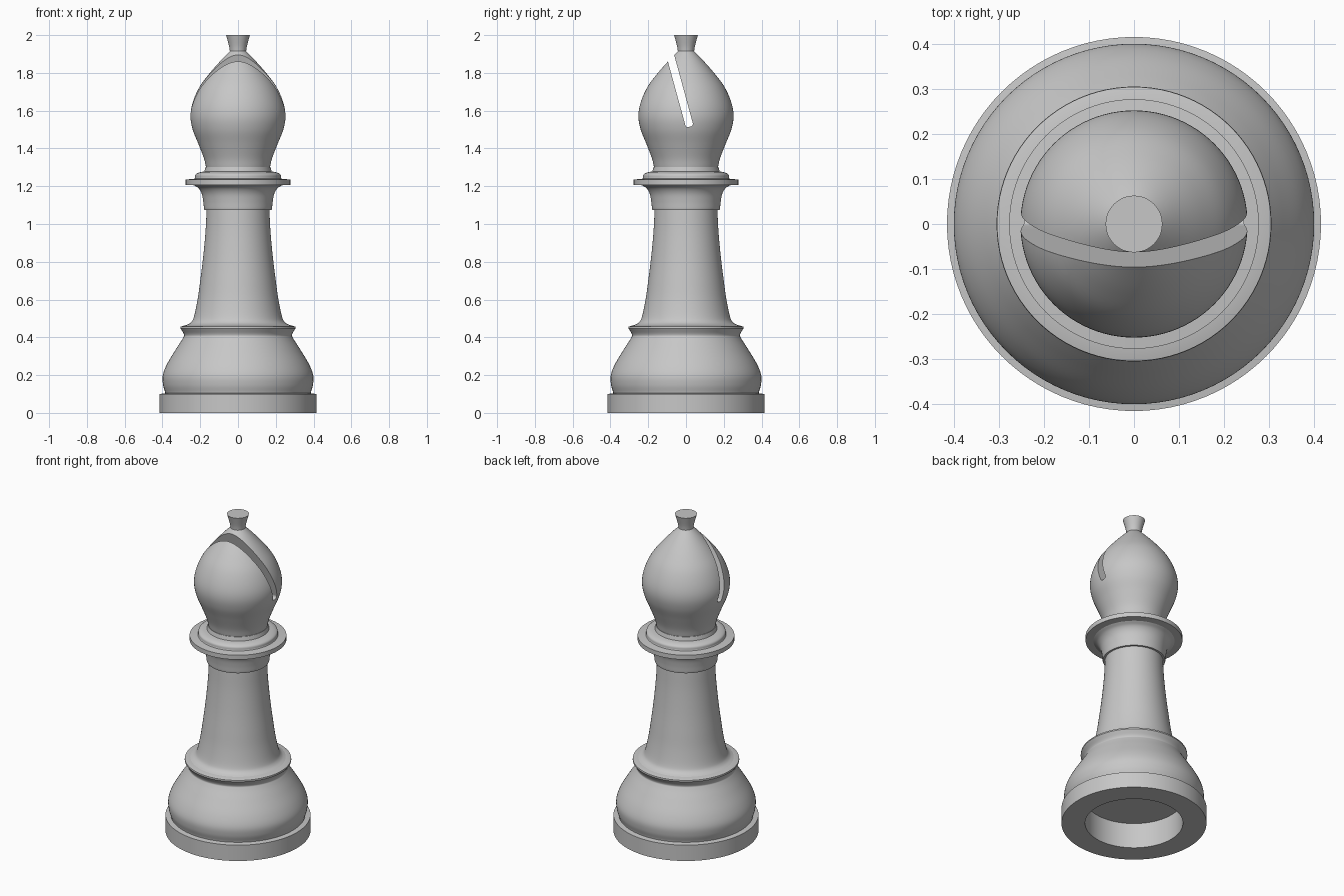
import bpy
import bmesh
from math import tau
from mathutils import Vector, Matrix

if "Cube" in bpy.data.objects:
    bpy.data.objects.remove(bpy.data.objects["Cube"])

grey = bpy.data.materials.new("stone_grey")
grey.use_nodes = True
colour = (0.57, 0.57, 0.57, 1)
grey.diffuse_color = colour
grey.node_tree.nodes["Principled BSDF"].inputs["Base Color"].default_value = colour


def curve(points, steps=6):
    """Smooth path through the (radius, height) points."""
    p = [Vector(q) for q in points]
    p = [p[0] * 2 - p[1]] + p + [p[-1] * 2 - p[-2]]
    out = []
    for a, b, c, d in zip(p, p[1:], p[2:], p[3:]):
        for i in range(steps):
            t = i / steps
            out.append((b * 2 + (c - a) * t + (a * 2 - b * 5 + c * 4 - d) * t**2
                        + (b * 3 - a - c * 3 + d) * t**3) / 2)
    return [tuple(v) for v in out] + [tuple(points[-1])]


def add_object(name, bm):
    mesh = bpy.data.meshes.new(name)
    bm.to_mesh(mesh)
    bm.free()
    mesh.materials.append(grey)
    obj = bpy.data.objects.new(name, mesh)
    bpy.context.collection.objects.link(obj)
    return obj


def lathe(name, profile, sides=96):
    """Turn a profile around the vertical axis into a closed solid."""
    bm = bmesh.new()
    verts = [bm.verts.new((r, 0, z)) for r, z in profile]
    edges = [bm.edges.new(pair) for pair in zip(verts, verts[1:])]
    bmesh.ops.spin(bm, geom=verts + edges, cent=(0, 0, 0), axis=(0, 0, 1),
                   angle=tau, steps=sides)
    bmesh.ops.remove_doubles(bm, verts=bm.verts[:], dist=0.0002)
    bmesh.ops.recalc_face_normals(bm, faces=bm.faces[:])
    return add_object(name, bm)


def select_only(obj):
    bpy.ops.object.select_all(action="DESELECT")
    obj.select_set(True)
    bpy.context.view_layer.objects.active = obj


# Foot with a hollow underside, rounded belly and flared rim
base = lathe("base", [(0, 0.16), (0.28, 0.16), (0.28, 0), (0.415, 0), (0.415, 0.1), (0.385, 0.104)]
             + curve([(0.386, 0.11), (0.397, 0.15), (0.398, 0.2), (0.375, 0.26),
                      (0.33, 0.335), (0.292, 0.395), (0.286, 0.415), (0.305, 0.448)])
             + [(0.304, 0.457), (0.27, 0.466), (0, 0.466)])

# Tapering stem
stem = lathe("stem", [(0, 0.44), (0.29, 0.46)]
             + curve([(0.28, 0.462), (0.25, 0.478), (0.233, 0.51), (0.214, 0.6), (0.2, 0.7),
                      (0.185, 0.82), (0.172, 0.96), (0.166, 1.08)])
             + [(0, 1.08)])

# Flared collar with a flat flange and a small step above it
collar = lathe("collar", [(0, 1.075), (0.178, 1.075)]
               + curve([(0.18, 1.082), (0.184, 1.12), (0.192, 1.16), (0.208, 1.188), (0.232, 1.205)])
               + [(0.277, 1.207), (0.277, 1.235), (0.23, 1.24)]
               + curve([(0.228, 1.243), (0.225, 1.262), (0.205, 1.273), (0.178, 1.278)], 4)
               + [(0.172, 1.302), (0, 1.302)])

# Teardrop head
head = lathe("head", [(0, 1.29), (0.168, 1.295)]
             + curve([(0.169, 1.3), (0.181, 1.35), (0.21, 1.425), (0.24, 1.5), (0.252, 1.57),
                      (0.241, 1.64), (0.207, 1.72), (0.157, 1.79), (0.096, 1.86), (0.042, 1.916)])
             + [(0, 1.916)])

# Slanted slot through the head, with a rounded bottom
bm = bmesh.new()
bmesh.ops.create_cube(bm, size=1, matrix=Matrix.Translation((0, 0, 0.3))
                      @ Matrix.Diagonal((0.8, 0.041, 0.6, 1)))
bottom = [e for e in bm.edges
          if all(v.co.z < 0.1 for v in e.verts) and abs(e.verts[0].co.x - e.verts[1].co.x) > 0.1]
bmesh.ops.bevel(bm, geom=bottom, offset=0.014, segments=4, profile=0.5, affect="EDGES")
bmesh.ops.recalc_face_normals(bm, faces=bm.faces[:])
cutter = add_object("slot_cutter", bm)
cutter.hide_render = True
cutter.location = (0, 0.02, 1.515)
cutter.rotation_euler.x = 0.267
slot = head.modifiers.new("slot", "BOOLEAN")
slot.operation = "DIFFERENCE"
slot.solver = "EXACT"
slot.object = cutter
bpy.context.view_layer.update()
select_only(head)
bpy.ops.object.modifier_apply(modifier="slot")
bpy.data.objects.remove(cutter)

# Flared finial
finial = lathe("finial", [(0, 1.9), (0.044, 1.905)]
               + curve([(0.043, 1.915), (0.048, 1.945), (0.063, 2.0)], 3) + [(0, 2.0)], 48)

for part in (base, stem, collar, head, finial):
    select_only(part)
    bpy.ops.object.shade_smooth_by_angle(angle=0.52)
